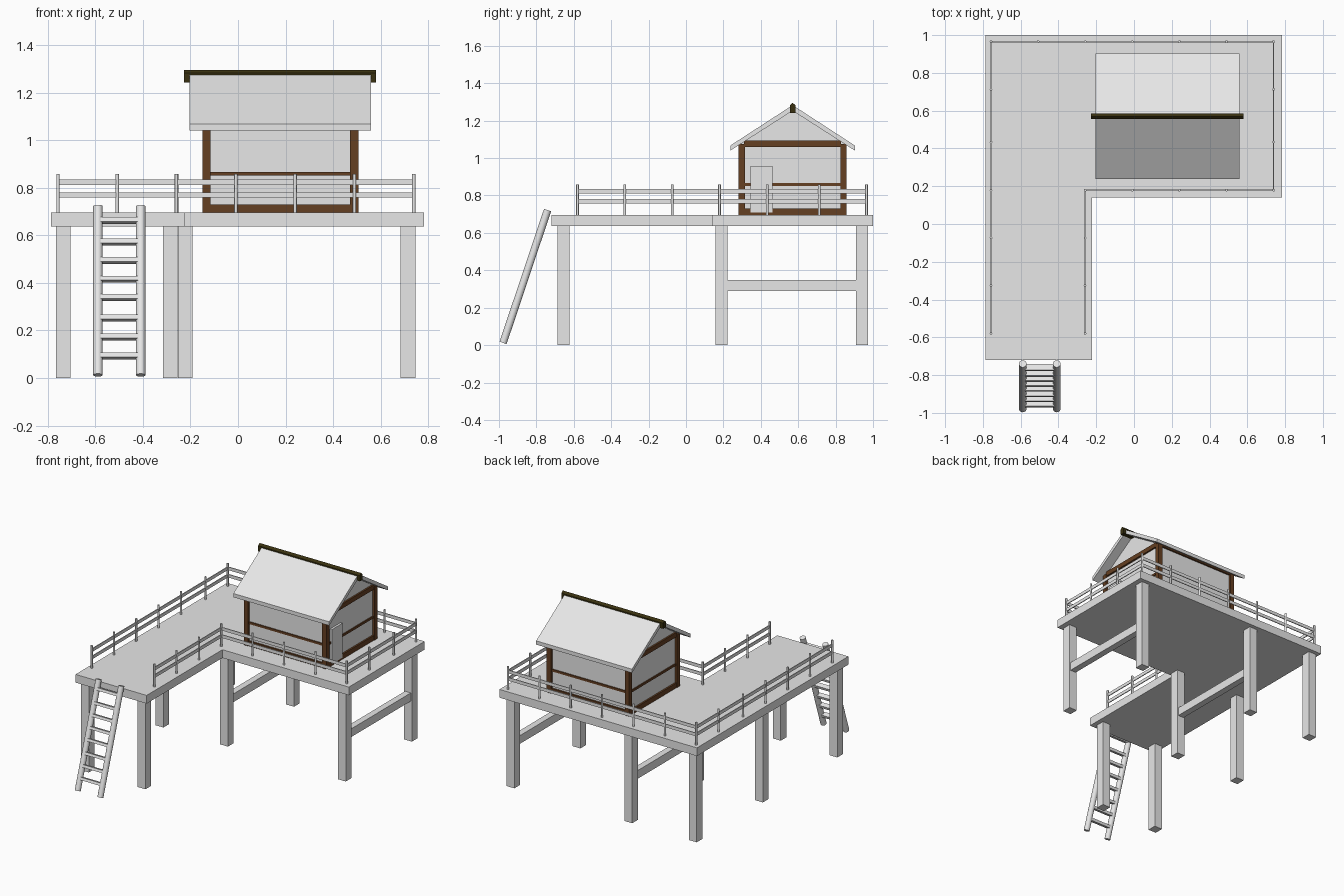
import bpy, bmesh, math
from mathutils import Vector, Matrix

if "Cube" in bpy.data.objects:
    bpy.data.objects.remove(bpy.data.objects["Cube"])


def mat(name, rgb):
    m = bpy.data.materials.new(name)
    m.diffuse_color = (*rgb, 1)
    m.use_nodes = True
    m.node_tree.nodes["Principled BSDF"].inputs["Base Color"].default_value = m.diffuse_color
    return m


GREY = mat("pale_grey", (0.8, 0.8, 0.8))
BROWN = mat("brown_timber", (0.13, 0.05, 0.016))
OLIVE = mat("dark_olive", (0.04, 0.03, 0.005))


def finish(bm, name, material):
    bmesh.ops.recalc_face_normals(bm, faces=bm.faces)
    me = bpy.data.meshes.new(name)
    bm.to_mesh(me)
    bm.free()
    me.materials.append(material)
    ob = bpy.data.objects.new(name, me)
    bpy.context.collection.objects.link(ob)
    return ob


def box(name, x0, x1, y0, y1, z0, z1, material=GREY):
    bm = bmesh.new()
    bmesh.ops.create_cube(bm, size=1)
    for v in bm.verts:
        v.co = ((x0 + x1) / 2 + v.co.x * (x1 - x0),
                (y0 + y1) / 2 + v.co.y * (y1 - y0),
                (z0 + z1) / 2 + v.co.z * (z1 - z0))
    return finish(bm, name, material)


def rod(name, a, b, r, sides, material=GREY):
    a, b = Vector(a), Vector(b)
    bm = bmesh.new()
    m = Matrix.Translation((a + b) / 2) @ (b - a).to_track_quat('Z', 'Y').to_matrix().to_4x4()
    bmesh.ops.create_cone(bm, cap_ends=True, segments=sides, radius1=r, radius2=r,
                          depth=(b - a).length, matrix=m)
    for f in bm.faces:
        f.smooth = len(f.verts) == 4
    for e in bm.edges:
        e.smooth = all(len(f.verts) == 4 for f in e.link_faces)
    return finish(bm, name, material)


def extrude(name, pts, direction, material=GREY):
    bm = bmesh.new()
    f = bm.faces.new([bm.verts.new(p) for p in pts])
    r = bmesh.ops.extrude_face_region(bm, geom=[f])
    bmesh.ops.translate(bm, vec=direction,
                        verts=[g for g in r['geom'] if isinstance(g, bmesh.types.BMVert)])
    return finish(bm, name, material)


# L-shaped deck
DZ0, DZ1 = 0.636, 0.695
outline = [(-0.787, -0.72), (-0.222, -0.72), (-0.222, 0.14), (0.783, 0.14),
           (0.783, 1.0), (-0.787, 1.0)]
extrude("deck", [(x, y, DZ0) for x, y in outline], (0, 0, DZ1 - DZ0))

# stilts and cross beams
for x, y in [(-0.735, -0.656), (-0.285, -0.656), (-0.735, 0.19), (-0.222, 0.19),
             (0.715, 0.19), (-0.735, 0.94), (-0.222, 0.94), (0.715, 0.94)]:
    box("stilt", x - 0.031, x + 0.031, y - 0.032, y + 0.032, 0, DZ0)
for x in (-0.222, 0.715):
    box("cross_beam", x - 0.023, x + 0.023, 0.22, 0.91, 0.289, 0.348)

# railing posts
L, R, INNER, BACK, FRONT, END = -0.757, 0.739, -0.259, 0.965, 0.179, -0.58
ys_low = [END, -0.327, -0.074]
ys_high = [0.434, 0.713]
posts = [(x, y) for x in (L, INNER) for y in ys_low]
posts += [(x, y) for x in (L, R) for y in ys_high + [FRONT]]
posts += [(L + (R - L) * i / 6, BACK) for i in range(7)]
posts += [(L + (R - L) * i / 6, FRONT) for i in range(2, 6)]
for x, y in posts:
    rod("railing_post", (x, y, DZ1 - 0.005), (x, y, 0.858), 0.0072, 8)

# railing rails
t = 0.003
for z0, z1 in ((0.758, 0.781), (0.811, 0.834)):
    box("left_rail", L - t, L + t, END, BACK, z0, z1)
    box("inner_rail", INNER - t, INNER + t, END, FRONT, z0, z1)
    box("right_rail", R - t, R + t, FRONT, BACK, z0, z1)
    box("back_rail", L, R, BACK - t, BACK + t, z0, z1)
    box("front_rail", INNER, R, FRONT - t, FRONT + t, z0, z1)

# leaning ladder
bot, top = Vector((0, -0.978, 0.012)), Vector((0, -0.74, 0.722))
lean = math.atan2(top.y - bot.y, top.z - bot.z)
for x in (-0.589, -0.409):
    rod("ladder_side", bot + Vector((x, 0, 0)), top + Vector((x, 0, 0)), 0.02, 16)
for z in (0.662, 0.572, 0.494, 0.415, 0.338, 0.252, 0.172, 0.092):
    s = (z - bot.z) / (top.z - bot.z)
    rung = box("ladder_rung", -0.082, 0.082, -0.017, 0.017, -0.0095, 0.0095)
    rung.location = (-0.499, bot.y + s * (top.y - bot.y), z)
    rung.rotation_euler = (-lean, 0, 0)

# hut walls with gable ends
X0, X1, Y0, Y1, YC = -0.15, 0.506, 0.281, 0.859, 0.57
wall = [(Y0 + 0.015, DZ1), (Y1 - 0.015, DZ1), (Y1 - 0.015, 1.085), (YC, 1.265), (Y0 + 0.015, 1.085)]
extrude("hut_walls", [(X0 + 0.015, y, z) for y, z in wall], (X1 - X0 - 0.03, 0, 0))

# timber frame
w = 0.034
for x in (X0, X1 - w):
    for y in (Y0, Y1 - w):
        box("corner_post", x, x + w, y, y + w, DZ1, 1.075, BROWN)
for name, z0, z1, inset in (("sill_beam", DZ1, 0.73, 0.003), ("middle_beam", 0.851, 0.867, 0.008),
                            ("top_beam", 1.06, 1.093, 0.003)):
    for s, x in ((1, X0 + inset), (-1, X1 - inset)):
        xs = sorted((x, x + s * 0.025))
        box("side_" + name, *xs, Y0 + 0.03, Y1 - 0.03, z0, z1, BROWN)
    for s, y in ((1, Y0 + inset), (-1, Y1 - inset)):
        yy = sorted((y, y + s * 0.025))
        zt = min(z1, 1.075)
        box("long_" + name, X0 + 0.03, X1 - 0.03, *yy, z0, zt, BROWN)

# door on the right side
box("door", X1 - 0.03, X1 + 0.001, 0.345, 0.463, 0.71, 0.957)

# roof slopes and ridge cap
for s, name in ((-1, "front_roof"), (1, "back_roof")):
    prof = [(YC, 1.283), (YC + s * 0.333, 1.067), (YC + s * 0.333, 1.04), (YC, 1.253)]
    extrude(name, [(-0.203, y, z) for y, z in prof], (0.762, 0, 0))
ridge = [(0.555, 1.242), (0.585, 1.242), (0.585, 1.282), (YC, 1.296), (0.555, 1.282)]
extrude("ridge_cap", [(-0.228, y, z) for y, z in ridge], (0.809, 0, 0), OLIVE)
